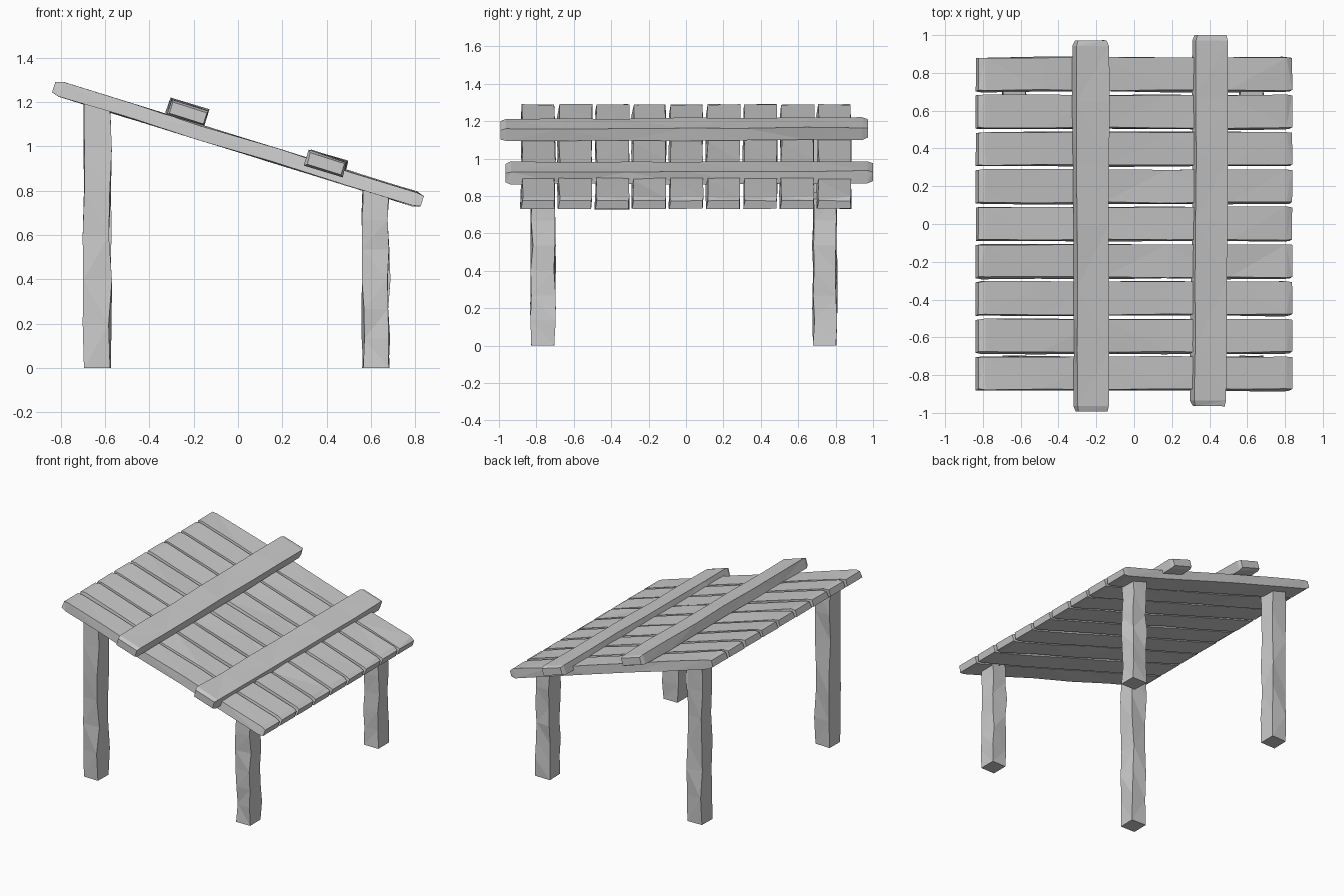
import bpy, bmesh, random
from math import radians, tan, pi
from mathutils import Matrix, Vector

if "Cube" in bpy.data.objects:
    bpy.data.objects.remove(bpy.data.objects["Cube"])

random.seed(4)
PITCH = radians(17.2)
MID_Z = 1.01          # height of the roof mid-plane at x = 0


def rough_timber(name, length, width, thick, matrix, segs=5, jitter=0.004,
                 chamfer=0.03, end_scale=(0.95, 0.75), lean=0.0, slope=0.0):
    """Hand-hewn four-sided timber along local X, with worn ends.
    slope slants the far end across local Z so it can meet the roof."""
    half = length / 2
    stations = [(-half + length * i / segs, 1, 1) for i in range(1, segs)]
    if chamfer:
        sw, st = end_scale
        stations = ([(-half, sw, st), (-half + chamfer, 1, 1)] + stations +
                    [(half - chamfer, 1, 1), (half, sw, st)])
    else:
        stations = [(-half, 1, 1)] + stations + [(half, 1, 1)]
    bm = bmesh.new()
    rings = []
    for k, (x, sw, st) in enumerate(stations):
        end = k in (0, len(stations) - 1)
        j = jitter * (0.4 if end else 1)
        ring = []
        for sy, sz in ((-1, -1), (1, -1), (1, 1), (-1, 1)):
            y = sy * width / 2 * sw + random.uniform(-j, j)
            z = sz * thick / 2 * st + random.uniform(-j, j)
            if sy < 0 and sz < 0:
                y -= lean
            px = x + (slope * z if k == len(stations) - 1 else 0)
            ring.append(bm.verts.new((px, y, z)))
        rings.append(ring)
    for a, b in zip(rings, rings[1:]):
        for i in range(4):
            n = (i + 1) % 4
            bm.faces.new((a[i], a[n], b[n], b[i]))
    bm.faces.new(rings[0][::-1])
    bm.faces.new(rings[-1])
    bmesh.ops.triangulate(bm, faces=[f for f in bm.faces])
    bmesh.ops.recalc_face_normals(bm, faces=bm.faces)
    mesh = bpy.data.meshes.new(name)
    bm.to_mesh(mesh)
    bm.free()
    obj = bpy.data.objects.new(name, mesh)
    obj.matrix_world = matrix
    bpy.context.collection.objects.link(obj)
    return obj


tilt = Matrix.Rotation(PITCH, 4, 'Y')

# Nine sloping roof planks
for i in range(9):
    y = 0.003 + (i - 4) * 0.198
    m = Matrix.Translation((0, y, MID_Z)) @ tilt
    rough_timber(f"roof_plank_{i + 1}", 1.74, 0.174, 0.064, m,
                 jitter=0.004, chamfer=0.035, end_scale=(0.97, 0.72), lean=0.008)

# Two battens lying across the planks
for name, x, y, z, turn in (("upper_batten", -0.227, -0.01, 1.156, 0.003),
                            ("lower_batten", 0.40, 0.018, 0.924, -0.004)):
    m = (Matrix.Translation((x, y, z)) @ tilt @
         Matrix.Rotation(pi / 2 + turn, 4, 'Z') @ Matrix.Rotation(-0.004, 4, 'Y'))
    rough_timber(name, 1.965, 0.178, 0.07, m, segs=6, jitter=0.004,
                 chamfer=0.03, end_scale=(0.9, 0.75))

# Four posts, cut to the roof slope at the top
upright = Matrix(((0, 0, 1, 0), (0, 1, 0, 0), (1, 0, 0, 0), (0, 0, 0, 1)))
upright = upright @ Matrix.Diagonal((1, -1, 1, 1))   # keep it a pure rotation
for side, x in (("high", -0.635), ("low", 0.622)):
    height = MID_Z - x * tan(PITCH) - 0.015
    for end, y in (("front", -0.765), ("back", 0.742)):
        m = Matrix.Translation((x, y, height / 2)) @ upright
        rough_timber(f"{end}_{side}_post", height, 0.122, 0.118, m, segs=6,
                     jitter=0.008, chamfer=0, slope=-tan(PITCH))
